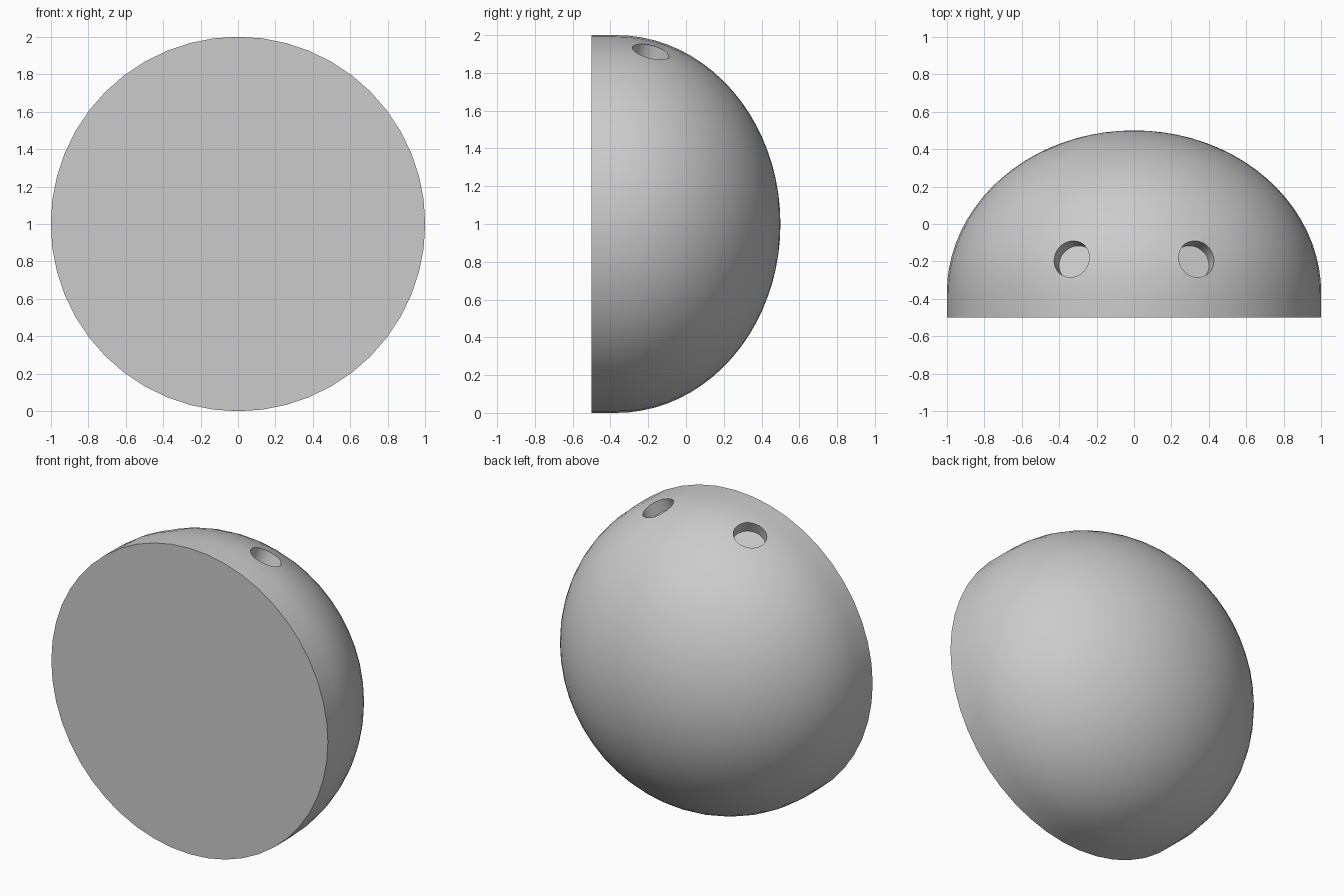
import bpy
import bmesh
import math
from mathutils import Vector

if "Cube" in bpy.data.objects:
    bpy.data.objects.remove(bpy.data.objects["Cube"], do_unlink=True)

SEGMENTS = 48
RINGS = 20
FRONT = -0.5      # y of the flat face
STRAIGHT = 0.13   # length of the straight rim
DEPTH = 1.0       # flat face to dome tip

grey = bpy.data.materials.new("light_grey")
grey.use_nodes = True
colour = (0.6, 0.6, 0.6, 1)
grey.diffuse_color = colour
grey.node_tree.nodes["Principled BSDF"].inputs["Base Color"].default_value = colour


def finish(name, bm):
    mesh = bpy.data.meshes.new(name)
    bmesh.ops.recalc_face_normals(bm, faces=bm.faces)
    bm.to_mesh(mesh)
    bm.free()
    obj = bpy.data.objects.new(name, mesh)
    bpy.context.collection.objects.link(obj)
    mesh.materials.append(grey)
    return obj


def make_dome():
    # Flat face, short straight rim and rounded back, turned around the y axis
    bm = bmesh.new()
    profile = [(1, FRONT)]
    for i in range(RINGS):
        t = math.pi / 2 * i / RINGS
        profile.append((math.cos(t), FRONT + STRAIGHT + (DEPTH - STRAIGHT) * math.sin(t)))
    loops = []
    for r, y in profile:
        angles = [math.tau * k / SEGMENTS for k in range(SEGMENTS)]
        loops.append([bm.verts.new((r * math.cos(a), y, 1 + r * math.sin(a))) for a in angles])
    for a, b in zip(loops, loops[1:]):
        for k in range(SEGMENTS):
            n = (k + 1) % SEGMENTS
            bm.faces.new((a[k], a[n], b[n], b[k]))
    bm.faces.new(loops[0])
    tip = bm.verts.new((0, FRONT + DEPTH, 1))
    for k in range(SEGMENTS):
        bm.faces.new((loops[-1][k], loops[-1][(k + 1) % SEGMENTS], tip))
    return finish("dome", bm)


def make_hole_cutter(name, side):
    # Flat-bottomed round hole, sunk towards the middle of the dome
    axis = Vector((side * 0.33, 0.3, 0.92)).normalized()
    surface = Vector((side * 0.335, -0.185, 1.918))
    depth, above = 0.09, 0.15
    bm = bmesh.new()
    bmesh.ops.create_cone(bm, cap_ends=True, segments=32, radius1=0.1, radius2=0.1,
                          depth=depth + above)
    obj = finish(name, bm)
    obj.rotation_mode = "QUATERNION"
    obj.rotation_quaternion = axis.to_track_quat("Z", "Y")
    obj.location = surface + axis * (above - depth) / 2
    obj.hide_render = True
    obj.hide_set(True)
    return obj


dome = make_dome()
for name, side in (("left_hole_cutter", 1), ("right_hole_cutter", -1)):
    cut = dome.modifiers.new(name, "BOOLEAN")
    cut.operation = "DIFFERENCE"
    cut.solver = "EXACT"
    cut.object = make_hole_cutter(name, side)

# Apply the holes, then smooth the dome while keeping rims sharp
bpy.context.view_layer.objects.active = dome
dome.select_set(True)
for m in list(dome.modifiers):
    cutter = m.object
    bpy.ops.object.modifier_apply(modifier=m.name)
    bpy.data.objects.remove(cutter, do_unlink=True)
bpy.ops.object.shade_smooth_by_angle(angle=math.radians(30))
